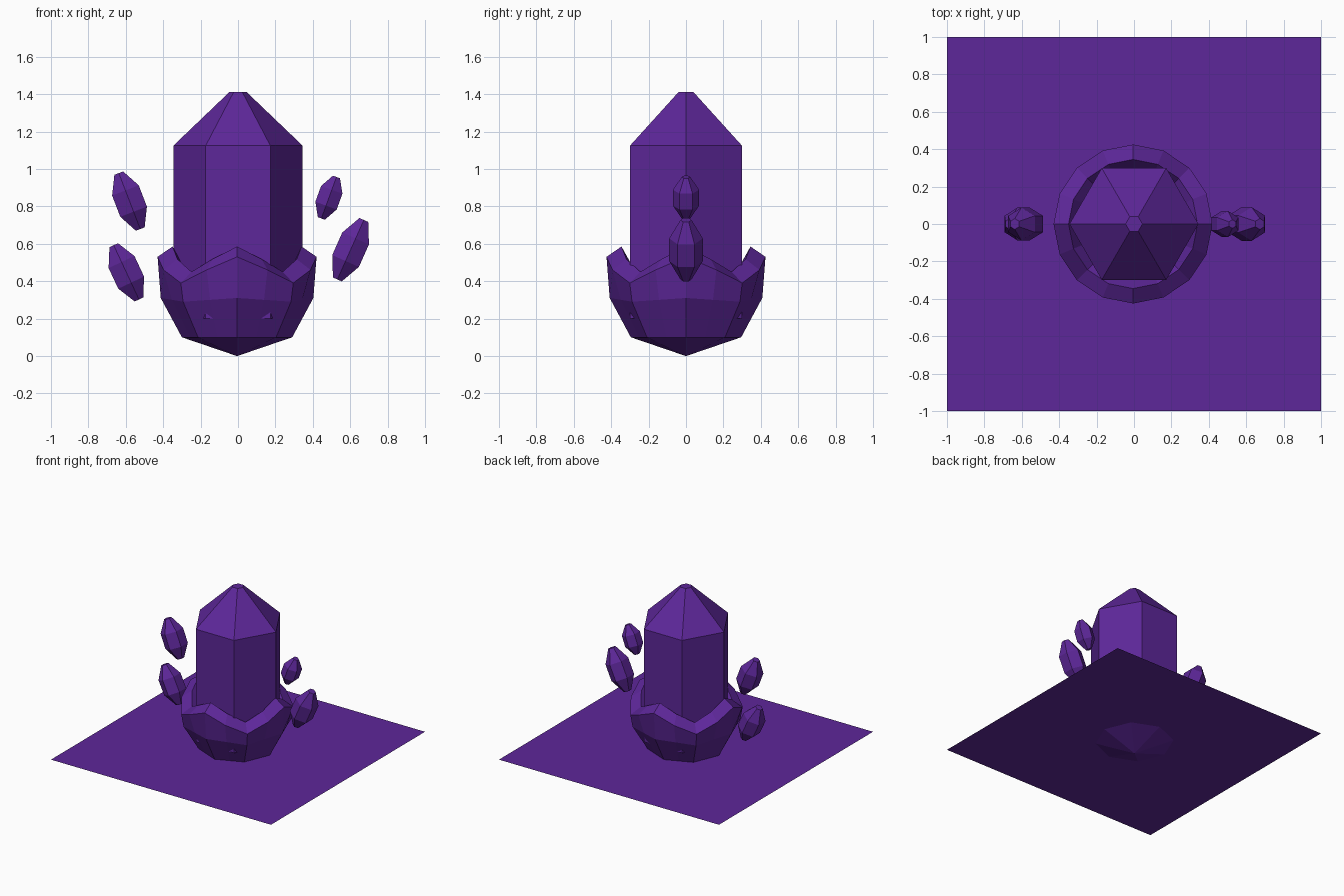
import bpy, bmesh, math
from mathutils import Matrix, Vector

if "Cube" in bpy.data.objects:
    bpy.data.objects.remove(bpy.data.objects["Cube"])

purple = bpy.data.materials.new("crystal purple")
purple.diffuse_color = (0.11, 0.02, 0.32, 1)
purple.use_nodes = True
purple.node_tree.nodes["Principled BSDF"].inputs["Base Color"].default_value = purple.diffuse_color


def add_object(name, bm):
    if name != "ground_sheet":
        bmesh.ops.recalc_face_normals(bm, faces=bm.faces)
    mesh = bpy.data.meshes.new(name)
    bm.to_mesh(mesh)
    bm.free()
    mesh.materials.append(purple)
    obj = bpy.data.objects.new(name, mesh)
    bpy.context.collection.objects.link(obj)
    return obj


def skin(name, rings, matrix=Matrix()):
    """Join equal-sized rings of points into a closed flat-shaded solid."""
    bm = bmesh.new()
    loops = [[bm.verts.new(matrix @ Vector(p)) for p in ring] for ring in rings]
    n = len(loops[0])
    for a, b in zip(loops, loops[1:]):
        for i in range(n):
            j = (i + 1) % n
            bm.faces.new((a[i], a[j], b[j], b[i]))
    bm.faces.new(loops[0])
    bm.faces.new(loops[-1])
    bmesh.ops.remove_doubles(bm, verts=bm.verts, dist=0.0005)
    return add_object(name, bm)


def hex_rings(profile, turn=0.0):
    return [[(r * math.cos(turn + i * math.pi / 3), r * math.sin(turn + i * math.pi / 3), z)
             for i in range(6)] for r, z in profile]


# Ground sheet
bm = bmesh.new()
bmesh.ops.create_grid(bm, x_segments=1, y_segments=1, size=1.0,
                      matrix=Matrix.Translation((0, 0, 0.1)))
add_object("ground_sheet", bm)

# Large central crystal
skin("main_crystal", hex_rings([(0.345, 0.2), (0.345, 1.125), (0.045, 1.412)]))

# Rock cup with four peaks: (radius, height at valleys, height at peaks, eight-sided?)
cup = [(0.002, 0.0, 0.0, True), (0.295, 0.1, 0.1, True), (0.408, 0.29, 0.31, True),
       (0.425, 0.39, 0.53, False), (0.345, 0.45, 0.585, False), (0.28, 0.40, 0.46, False)]
rings = []
for radius, low, high, octagon in cup:
    ring = []
    for i in range(16):
        a = i * math.pi / 8
        r = radius * (math.cos(math.pi / 8) if octagon and i % 2 else 1)
        z = low + (high - low) * (0.5 + 0.5 * math.cos(4 * a))
        ring.append((r * math.cos(a) - 0.005, r * math.sin(a), z))
    rings.append(ring)
skin("rock_cup", rings)

# Floating shards: x, z, half length, radius, tilt in degrees
shards = {
    "shard_left_upper": (-0.58, 0.828, 0.160, 0.088, -21),
    "shard_left_lower": (-0.597, 0.447, 0.160, 0.088, -25),
    "shard_right_upper": (0.486, 0.846, 0.118, 0.070, 20),
    "shard_right_lower": (0.602, 0.568, 0.174, 0.090, 24),
}
for name, (x, z, h, r, tilt) in shards.items():
    place = Matrix.Translation((x, 0, z)) @ Matrix.Rotation(math.radians(tilt), 4, 'Y')
    profile = [(r * 0.33, -h), (r, -h * 0.38), (r, h * 0.38), (r * 0.33, h)]
    skin(name, hex_rings(profile, math.pi / 2), place)
